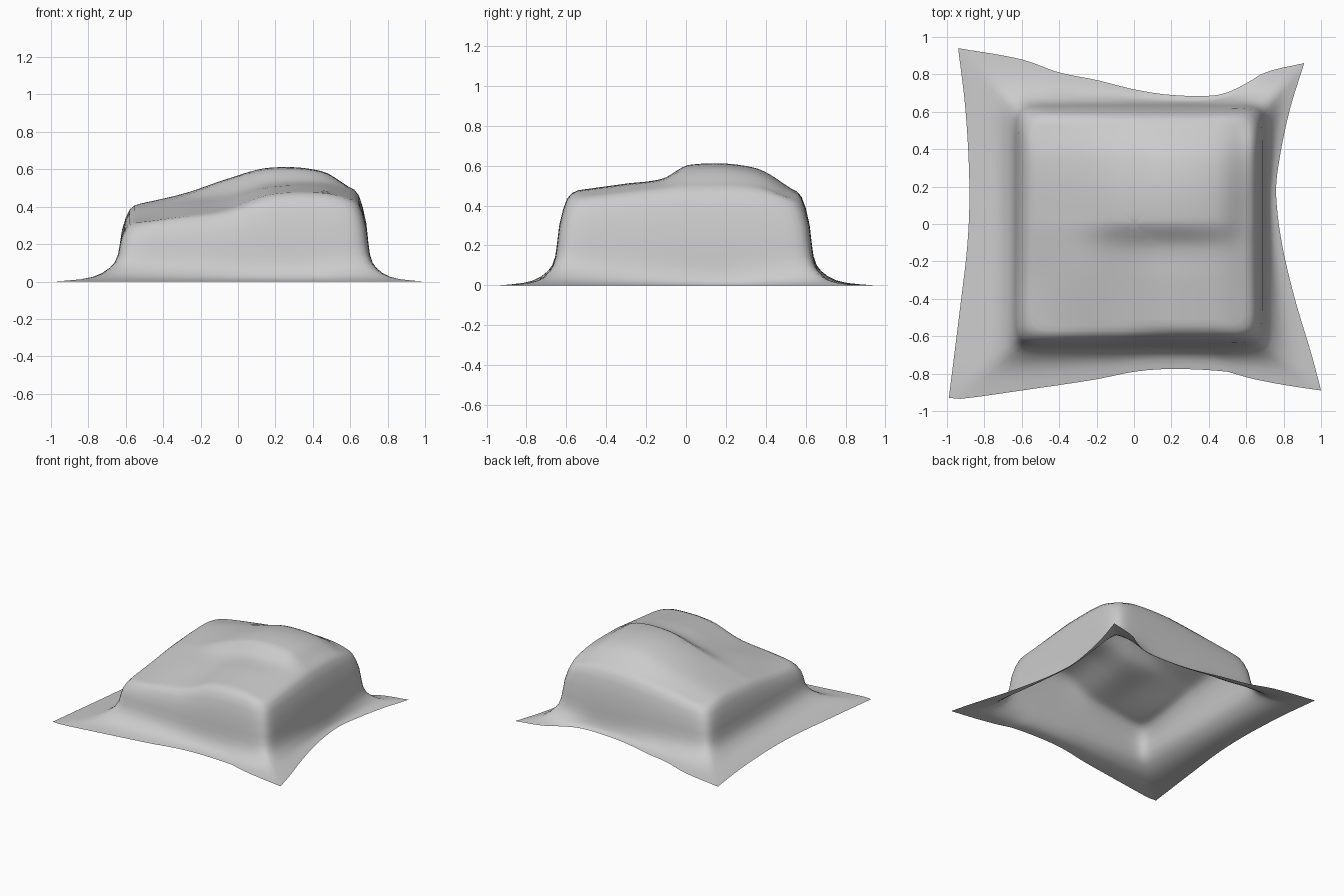
import bpy, bmesh

cube = bpy.data.objects.get("Cube")
if cube:
    bpy.data.objects.remove(cube, do_unlink=True)


def curve(keys, vals, t):
    """Smooth interpolation through a few key values."""
    t = min(max(t, keys[0]), keys[-1])
    n = len(keys) - 1
    i = max(k for k in range(n) if keys[k] <= t)

    def slope(k):
        a, b = max(k - 1, 0), min(k + 1, n)
        return (vals[b] - vals[a]) / (keys[b] - keys[a])
    h = keys[i + 1] - keys[i]
    s = (t - keys[i]) / h
    r = 1 - s
    return (vals[i] * (1 + 2 * s) * r * r + vals[i + 1] * s * s * (3 - 2 * s)
            + h * s * r * (slope(i) * r - slope(i + 1) * s))


# Lumpy top: four plateaus, tallest at the back left
TOP_X = (-.55, -.3, -.06, .17, .45, .6)
TOP_Y = (-.57, -.3, -.12, .02, .35, .55)
TOP_Z = ((.31, .345, .38, .46, .47, .44),
         (.34, .40, .43, .50, .505, .47),
         (.37, .43, .47, .525, .53, .49),
         (.39, .455, .54, .60, .585, .50),
         (.41, .465, .53, .585, .565, .49),
         (.38, .42, .45, .47, .46, .42))


def top_height(x, y):
    return curve(TOP_Y, [curve(TOP_X, row, x) for row in TOP_Z], y)


# Hem of the cloth, one curve per side
BACK = ((-.94, -.6, -.4, -.2, 0, .2, .45, .58, .7, .91),
        (.94, .88, .81, .77, .72, .69, .69, .74, .81, .86))
FRONT = ((-.99, -.93, -.6, -.2, 0, .2, .5, .6, .8, 1),
         (-.93, -.935, -.89, -.83, -.79, -.775, -.79, -.82, -.86, -.89))
LEFT = ((-.89, -.7, -.4, -.1, .15, .3, .6, .86),
        (1, .95, .86, .79, .76, .77, .83, .91))
RIGHT = ((-.93, -.45, -.1, .2, .6, .94),
         (-.99, -.93, -.89, -.88, -.9, -.94))


def along(side, t):
    keys = side[0]
    k = keys[0] + (keys[-1] - keys[0]) * (t + 1) / 2
    return k, curve(*side, k)


def hem(a, b):
    if abs(b) >= abs(a):
        return along(BACK if b > 0 else FRONT, a)
    k, v = along(LEFT if a > 0 else RIGHT, b)
    return v, k


def wall(a, b, inset):
    """Rounded box footprint, shrunk by inset."""
    n = 16
    f = (abs(a) ** n + abs(b) ** n) ** (-1 / n)
    return .033 + a * f * (.668 - inset), -.008 + b * f * (.643 - inset)


# Directions around a square
N = 32
steps = [-1 + 2 * i / N for i in range(N)]
square = ([(t, -1) for t in steps] + [(1, t) for t in steps]
          + [(-t, 1) for t in steps] + [(-1, -t) for t in steps])

rings = []
# Top surface, from the middle outwards
RIM = .11
for k in range(1, 17):
    ring = []
    for a, b in square:
        x, y = wall(a, b, RIM)
        x, y = x * k / 16, y * k / 16
        ring.append((x, y, top_height(x, y)))
    rings.append(ring)

# Shoulder and walls
WALL_BASE = .2
for inset, up in ((.08, .95), (.055, .85), (.035, .66), (.015, .36), (.003, 0)):
    ring = []
    for a, b in square:
        x, y = wall(a, b, inset)
        rim = top_height(*wall(a, b, RIM))
        ring.append((x, y, WALL_BASE + (rim - WALL_BASE) * up))
    rings.append(ring)

# Flared skirt down to the hem
for out, z in ((.02, .145), (.08, .1), (.16, .072), (.28, .045), (.42, .025),
               (.6, .012), (.8, .005), (1, 0)):
    ring = []
    for a, b in square:
        x, y = wall(a, b, 0)
        hx, hy = hem(a, b)
        ring.append((x + (hx - x) * out, y + (hy - y) * out, z))
    rings.append(ring)

# Draped cloth mesh, open underneath
bm = bmesh.new()
loops = [[bm.verts.new(p) for p in ring] for ring in rings]
centre = bm.verts.new((0, 0, top_height(0, 0)))
count = len(square)
for i in range(count):
    j = (i + 1) % count
    bm.faces.new((centre, loops[0][i], loops[0][j]))
    for inner, outer in zip(loops, loops[1:]):
        bm.faces.new((inner[i], outer[i], outer[j], inner[j]))
for face in bm.faces:
    face.smooth = True
mesh = bpy.data.meshes.new("draped_cloth")
bm.to_mesh(mesh)
bm.free()

cloth = bpy.data.objects.new("draped_cloth", mesh)
bpy.context.collection.objects.link(cloth)

# Plain grey fabric
grey = bpy.data.materials.new("grey_fabric")
grey.use_nodes = True
color = (.6, .6, .6, 1)
grey.diffuse_color = color
grey.node_tree.nodes["Principled BSDF"].inputs["Base Color"].default_value = color
mesh.materials.append(grey)
